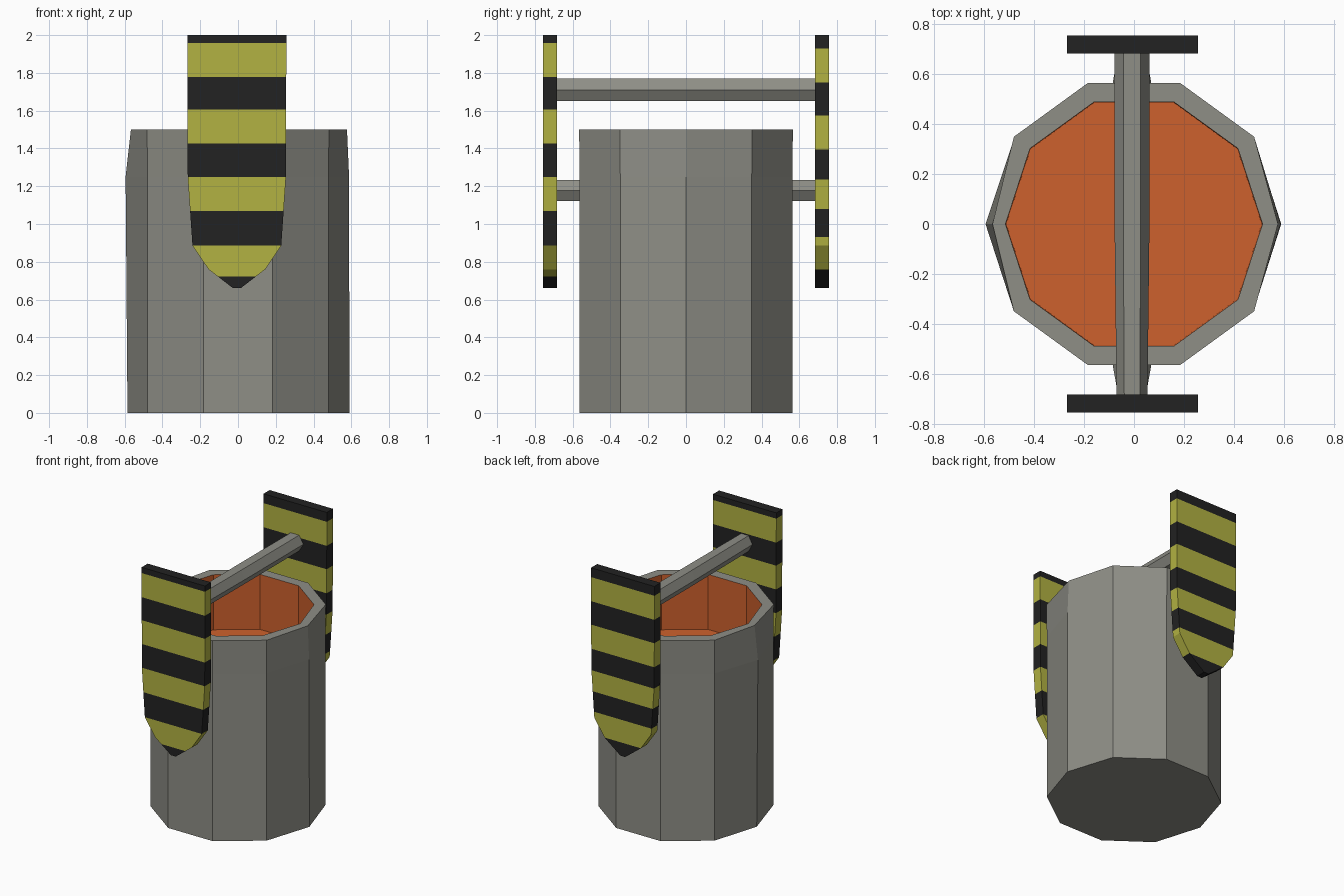
import bpy, bmesh, math
from mathutils import Vector

if "Cube" in bpy.data.objects:
    bpy.data.objects.remove(bpy.data.objects["Cube"])


def material(name, srgb):
    m = bpy.data.materials.new(name)
    lin = [((c / 255 + 0.055) / 1.055) ** 2.4 for c in srgb]
    m.diffuse_color = (*lin, 1)
    m.use_nodes = True
    m.node_tree.nodes["Principled BSDF"].inputs["Base Color"].default_value = m.diffuse_color
    return m


GREY = material("grey_metal", (142, 142, 134))
ORANGE = material("orange_liquid", (206, 97, 45))
YELLOW = material("warning_yellow", (178, 178, 66))
BLACK = material("warning_black", (34, 34, 34))


def finish(bm, name, mats):
    bmesh.ops.recalc_face_normals(bm, faces=bm.faces[:])
    me = bpy.data.meshes.new(name)
    bm.to_mesh(me)
    bm.free()
    for m in mats:
        me.materials.append(m)
    ob = bpy.data.objects.new(name, me)
    bpy.context.collection.objects.link(ob)
    return ob


def loft(bm, rings):
    """Skin a list of point rings and cap both ends."""
    vs = [[bm.verts.new(p) for p in r] for r in rings]
    n = len(vs[0])
    bands = []
    for a, b in zip(vs, vs[1:]):
        bands.append([bm.faces.new((a[i], a[(i + 1) % n], b[(i + 1) % n], b[i]))
                      for i in range(n)])
    caps = bm.faces.new(vs[0][::-1]), bm.faces.new(vs[-1])
    return bands, caps


# Ten-sided bucket: outer wall, rim, inner wall and inner floor in one skin
def ring(r, z, right=None, left=None):
    pts = [Vector((r * math.cos(i * math.pi / 5), r * math.sin(i * math.pi / 5), z))
           for i in range(10)]
    if right:
        pts[0].x, pts[5].x = right, left
    return pts


bm = bmesh.new()
bands, caps = loft(bm, [ring(0.592, 0, 0.59, -0.585), ring(0.592, 1.25, 0.588, -0.595),
                        ring(0.595, 1.5, 0.577, -0.567), ring(0.515, 1.5),
                        ring(0.512, 1.09)])
for f in bands[3] + [caps[1]]:
    f.material_index = 1
finish(bm, "bucket", [GREY, ORANGE])


# Striped side plates: pointed outline, cut at the stripe heights
def plate(name, y, cuts):
    half = [(0.02, 0.66), (0.15, 0.76), (0.235, 0.885), (0.26, 1.25), (0.262, 2.0)]
    outline = [(x - 0.006, z) for x, z in half] + [(-x - 0.006, z) for x, z in reversed(half)]
    bm = bmesh.new()
    loft(bm, [[(x, y + d, z) for x, z in outline] for d in (-0.036, 0.036)])
    for z in cuts:
        bmesh.ops.bisect_plane(bm, geom=bm.verts[:] + bm.edges[:] + bm.faces[:],
                               plane_co=(0, 0, z), plane_no=(0, 0, 1))
    # Black at the top, then alternating downwards
    for f in bm.faces:
        z = f.calc_center_median().z
        f.material_index = sum(z < c for c in cuts) % 2
    finish(bm, name, [BLACK, YELLOW])


plate("front_striped_plate", -0.72,
      [1.957, 1.777, 1.605, 1.427, 1.25, 1.07, 0.887, 0.722])
plate("back_striped_plate", 0.72,
      [1.93, 1.75, 1.575, 1.395, 1.235, 1.08, 0.93, 0.76])


# Six-sided bars running along y
def bar(name, z, h, ends):
    hexa = [(math.cos(i * math.pi / 3), math.sin(i * math.pi / 3)) for i in range(6)]
    bm = bmesh.new()
    loft(bm, [[(-0.008 + w * c, y, z + h * s / math.sin(math.pi / 3)) for c, s in hexa]
              for y, w in ends])
    finish(bm, name, [GREY])


bar("carry_handle", 1.71, 0.059, [(-0.69, 0.062), (0, 0.07), (0.69, 0.07)])
for side, label in ((-1, "front"), (1, "back")):
    bar(label + "_pivot_stub", 1.178, 0.056, [(side * 0.55, 0.08), (side * 0.69, 0.055)])
